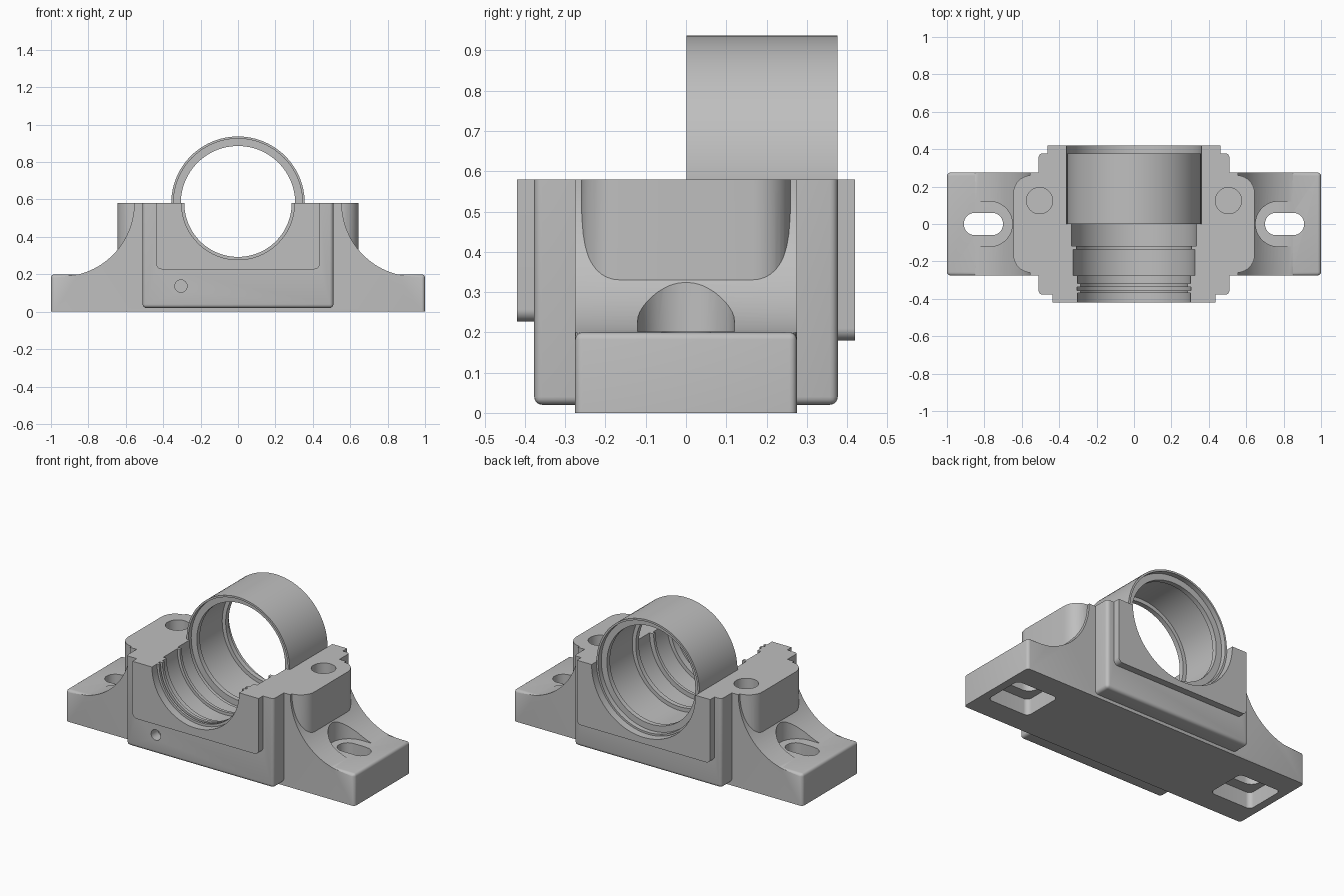
import bpy, bmesh, math
from mathutils import Vector

cube = bpy.data.objects.get("Cube")
if cube:
    bpy.data.objects.remove(cube, do_unlink=True)

grey = bpy.data.materials.new("cast_grey")
grey.use_nodes = True
grey.diffuse_color = (0.52, 0.52, 0.52, 1)
grey.node_tree.nodes["Principled BSDF"].inputs["Base Color"].default_value = (0.52, 0.52, 0.52, 1)

AXIS_Z = 0.58      # height of the bore axis and of the split face
TOP = 0.64         # parts run past the split face and are trimmed there


def finish(name, bm):
    bmesh.ops.recalc_face_normals(bm, faces=bm.faces)
    mesh = bpy.data.meshes.new(name)
    bm.to_mesh(mesh)
    bm.free()
    mesh.materials.append(grey)
    obj = bpy.data.objects.new(name, mesh)
    bpy.context.collection.objects.link(obj)
    return obj


def rounded_rect(x0, x1, y0, y1, r, steps=10):
    pts = []
    for cx, cy, a in ((x1 - r, y1 - r, 0), (x0 + r, y1 - r, 90),
                      (x0 + r, y0 + r, 180), (x1 - r, y0 + r, 270)):
        for i in range(steps + 1):
            t = math.radians(a + 90 * i / steps)
            pts.append((cx + r * math.cos(t), cy + r * math.sin(t)))
    return pts


def prism(name, outline, axis, lo, hi, bevel=0, pick=None):
    """Extrude an outline along y or z, then round the sharp edges that pick() accepts."""
    bm = bmesh.new()
    place = (lambda p: (p[0], lo, p[1])) if axis == "y" else (lambda p: (p[0], p[1], lo))
    face = bm.faces.new([bm.verts.new(place(p)) for p in outline])
    new = bmesh.ops.extrude_face_region(bm, geom=[face])["geom"]
    shift = Vector((0, hi - lo, 0)) if axis == "y" else Vector((0, 0, hi - lo))
    bmesh.ops.translate(bm, vec=shift, verts=[v for v in new if isinstance(v, bmesh.types.BMVert)])
    bmesh.ops.remove_doubles(bm, verts=bm.verts, dist=1e-5)
    bmesh.ops.recalc_face_normals(bm, faces=bm.faces)
    if bevel:
        edges = [e for e in bm.edges if e.calc_face_angle(0) > 0.6
                 and pick((e.verts[0].co + e.verts[1].co) / 2)]
        bmesh.ops.bevel(bm, geom=edges, offset=bevel, segments=4, profile=0.5, affect="EDGES")
    return finish(name, bm)


def lathe(name, profile, closed, segments=96):
    """Revolve (y, radius) points about the bore axis."""
    bm = bmesh.new()
    rings = []
    for y, r in profile:
        rings.append([bm.verts.new((r * math.cos(2 * math.pi * i / segments), y,
                                    AXIS_Z + r * math.sin(2 * math.pi * i / segments)))
                      for i in range(segments)])
    pairs = list(zip(rings, rings[1:]))
    if closed:
        pairs.append((rings[-1], rings[0]))
    else:
        bm.faces.new(rings[0])
        bm.faces.new(rings[-1])
    for a, b in pairs:
        for i in range(segments):
            j = (i + 1) % segments
            bm.faces.new((a[i], a[j], b[j], b[i]))
    return finish(name, bm)


def boolean(target, other, operation):
    mod = target.modifiers.new("join", "BOOLEAN")
    mod.operation, mod.solver, mod.object = operation, "EXACT", other
    bpy.context.view_layer.objects.active = target
    bpy.ops.object.modifier_apply(modifier=mod.name)
    bpy.data.objects.remove(other, do_unlink=True)


# Footed base with concave shoulders
cx, rad = 0.947, 0.392
end = math.acos((cx - 0.85) / rad)
arc = [(cx - rad * math.cos(end * i / 24), AXIS_Z - rad * math.sin(end * i / 24)) for i in range(24)]
right = [(0.555, TOP)] + arc + [(0.85, 0.2), (1, 0.2), (1, 0)]
outline = right + [(-x, z) for x, z in reversed(right)]
housing = prism("bearing_housing", outline, "y", -0.275, 0.275, 0.018,
                lambda c: c.z > 0.01 and abs(c.x) > 0.87)

# Central block, end plates and bolt ears
body_parts = [
    prism("centre_block", [(-0.51, 0.02), (0.51, 0.02), (0.51, TOP), (-0.51, TOP)],
          "y", -0.377, 0.377, 0.02, lambda c: c.z < 0.6),
    prism("front_plate", rounded_rect(-0.437, 0.437, 0.227, TOP + 0.1, 0.03), "y", -0.42, -0.1),
    prism("back_plate", rounded_rect(-0.462, 0.462, 0.18, TOP + 0.1, 0.03), "y", 0.1, 0.42),
    prism("bolt_ears", rounded_rect(-0.645, 0.645, -0.26, 0.26, 0.095), "z", 0.25, TOP + 0.05),
]
for part in body_parts:
    boolean(housing, part, "UNION")

# Split face and stepped, grooved bore
cutters = [
    prism("split_cut", [(-1.2, AXIS_Z), (1.2, AXIS_Z), (1.2, 1), (-1.2, 1)], "y", -0.7, 0.7),
    lathe("bore_cut", [(-0.5, 0.302), (-0.37, 0.302), (-0.37, 0.287), (-0.355, 0.287),
                       (-0.355, 0.305), (-0.338, 0.305), (-0.338, 0.287), (-0.318, 0.287),
                       (-0.318, 0.302), (-0.275, 0.302), (-0.275, 0.325), (-0.137, 0.325),
                       (-0.137, 0.307), (-0.118, 0.307), (-0.118, 0.335), (0, 0.335),
                       (0, 0.36), (0.5, 0.36)], False),
]

# Drain hole in the front
c, r = (-0.305, 0.137), 0.033
cutters.append(prism("drain_cut", rounded_rect(c[0] - r, c[0] + r, c[1] - r, c[1] + r, r, 6),
                     "y", -0.5, -0.31))

# Spot faces, mounting slots, underside pockets and cap bolt holes on both sides
for s in (-1, 1):
    def cut(name, x0, x1, y0, y1, r, lo, hi):
        a, b = sorted((s * x0, s * x1))
        cutters.append(prism(name, rounded_rect(a, b, y0, y1, r), "z", lo, hi))
    cut("spot_face_cut", 0.65, 1.3, -0.12, 0.12, 0.1199, 0.2015, 0.7)
    cut("slot_cut", 0.70, 0.91, -0.06, 0.06, 0.0599, 0.05, 0.4)
    cut("pocket_cut", 0.66, 0.95, -0.13, 0.13, 0.03, -0.1, 0.1)
    cut("bolt_hole_cut", 0.435, 0.575, 0.055, 0.195, 0.0699, 0.3, 0.7)
for cutter in cutters:
    boolean(housing, cutter, "DIFFERENCE")

# Bearing ring, thin walled with two inner lips
ring = lathe("bearing_ring", [(0.001, 0.357), (0.376, 0.357), (0.376, 0.345), (0.345, 0.345),
                              (0.345, 0.306), (0.315, 0.306), (0.315, 0.33), (0.06, 0.33),
                              (0.06, 0.306), (0.03, 0.306), (0.03, 0.345), (0.001, 0.345)], True)

# Smooth shading with crisp edges
for obj in (housing, ring):
    bpy.ops.object.select_all(action="DESELECT")
    obj.select_set(True)
    bpy.context.view_layer.objects.active = obj
    bpy.ops.object.shade_smooth_by_angle(angle=math.radians(30))
